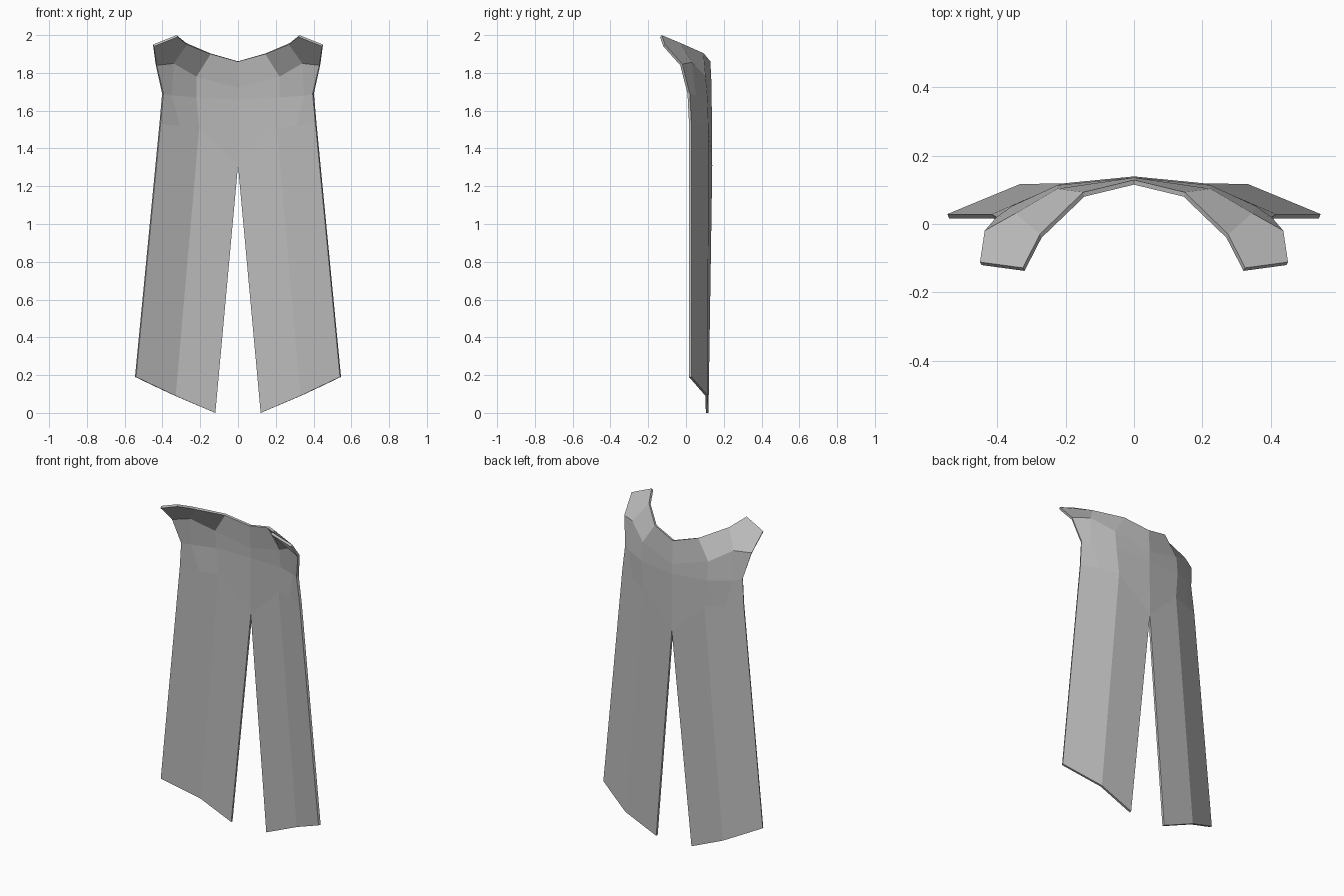
import bpy
import bmesh
from mathutils import Vector

cube = bpy.data.objects.get("Cube")
if cube:
    bpy.data.objects.remove(cube, do_unlink=True)

# Cloth colour
cloth = bpy.data.materials.new("grey cloth")
cloth.use_nodes = True
grey = (0.5, 0.5, 0.5, 1)
cloth.diffuse_color = grey
cloth.node_tree.nodes["Principled BSDF"].inputs["Base Color"].default_value = grey


def between(a, b, t=0.5):
    return tuple(Vector(a).lerp(Vector(b), t))


# Left half, each row running from the centre line to the outer edge
def panel_row(inner, middle, outer):
    return [inner, middle, between(middle, outer), outer]


hem = panel_row((0.12, 0.105, 0), (0.33, 0.103, 0.09), (0.54, 0.016, 0.19))
slit_top = panel_row((0, 0.125, 1.31), (0.205, 0.105, 1.51), (0.41, 0.016, 1.53))
waist = [(0, 0.122, 1.66), (0.22, 0.1, 1.67), (0.35, 0.04, 1.68), (0.395, 0.008, 1.69)]
yoke = [(0, 0.122, 1.72), (0.22, 0.09, 1.78), (0.34, 0.02, 1.85), (0.43, -0.03, 1.84)]
collar = [(0, 0.115, 1.86), (0.145, 0.08, 1.9), (0.27, -0.04, 1.95), (0.445, -0.12, 1.94)]
shoulder_tip = (0.32, -0.137, 1.99)

bm = bmesh.new()
grid = [[bm.verts.new(p) for p in row] for row in (hem, slit_top, waist, yoke, collar)]
for low, high in zip(grid, grid[1:]):
    for c in range(len(low) - 1):
        corners = [low[c], low[c + 1], high[c + 1], high[c]]
        if high is grid[-1] and c == len(low) - 2:
            # Pointed shoulder flap
            corners.insert(3, bm.verts.new(shoulder_tip))
        bm.faces.new(corners)

mesh = bpy.data.meshes.new("cape")
bm.to_mesh(mesh)
bm.free()
mesh.materials.append(cloth)
cape = bpy.data.objects.new("cape", mesh)
bpy.context.collection.objects.link(cape)

# Other half, then cloth thickness toward the back
mirror = cape.modifiers.new("mirror", "MIRROR")
mirror.use_clip = True
solid = cape.modifiers.new("thickness", "SOLIDIFY")
solid.thickness = 0.014
solid.offset = -1
